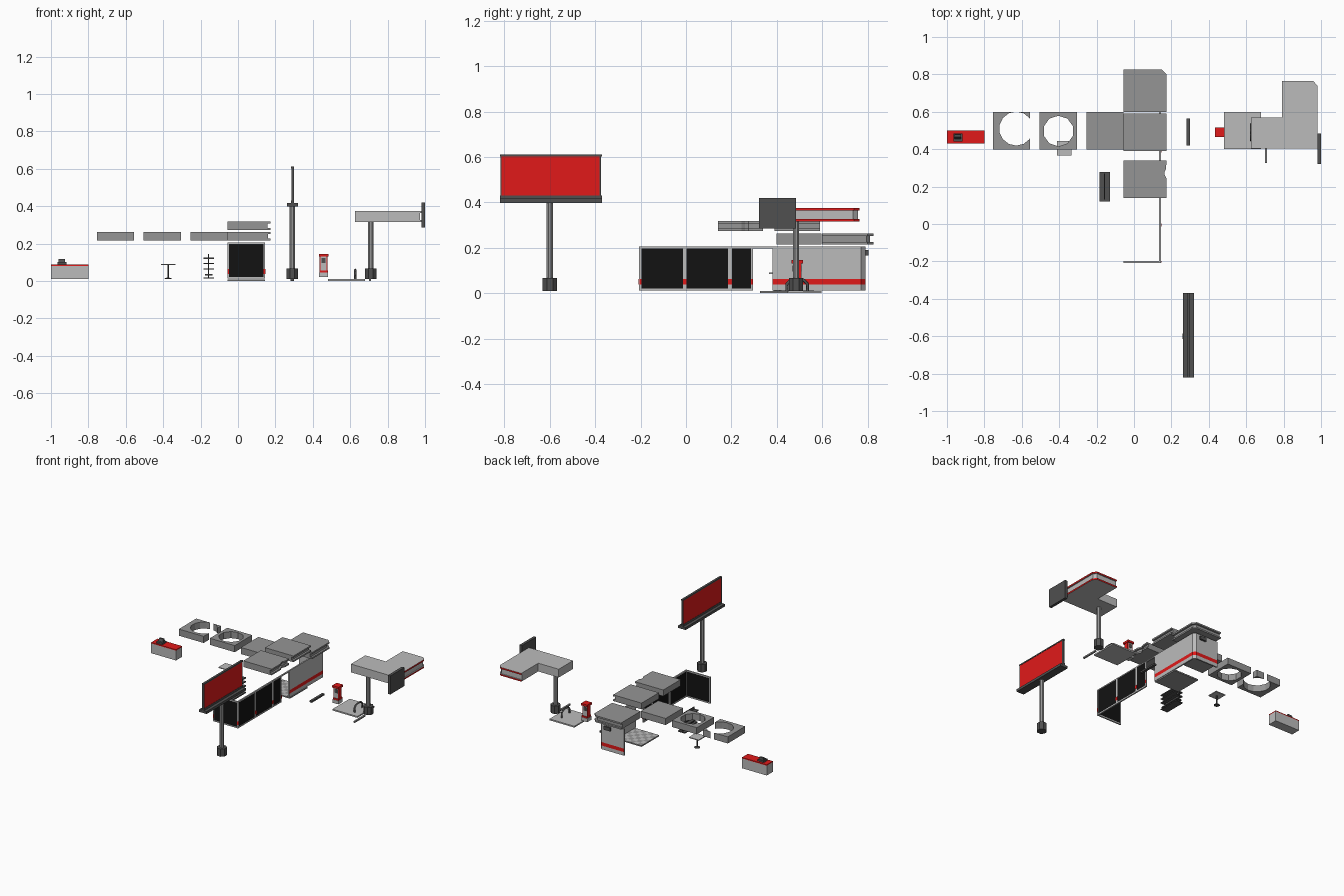
import bpy, bmesh, math
from mathutils import Vector

if "Cube" in bpy.data.objects:
    bpy.data.objects.remove(bpy.data.objects["Cube"])


def material(name, r, g, b):
    m = bpy.data.materials.new(name)
    m.diffuse_color = (r, g, b, 1)
    m.use_nodes = True
    m.node_tree.nodes["Principled BSDF"].inputs["Base Color"].default_value = m.diffuse_color
    return m


RED = material("red", 0.75, 0.01, 0.01)
BLACK = material("black", 0.006, 0.006, 0.006)
DARK = material("dark_grey", 0.08, 0.08, 0.08)
MID = material("mid_grey", 0.3, 0.3, 0.3)
LIGHT = material("light_grey", 0.5, 0.5, 0.5)


def make(name, bm, *mats):
    bmesh.ops.recalc_face_normals(bm, faces=bm.faces)
    me = bpy.data.meshes.new(name)
    bm.to_mesh(me)
    bm.free()
    for m in mats:
        me.materials.append(m)
    ob = bpy.data.objects.new(name, me)
    bpy.context.collection.objects.link(ob)
    return ob


def loft(name, rings, *mats, paint=None):
    """Skin stacked rings (lists of xyz) and cap both ends."""
    bm = bmesh.new()
    vs = [[bm.verts.new(p) for p in ring] for ring in rings]
    n = len(vs[0])
    for a, b in zip(vs, vs[1:]):
        for i in range(n):
            bm.faces.new((a[i], a[(i + 1) % n], b[(i + 1) % n], b[i]))
    bm.faces.new(vs[0][::-1])
    bm.faces.new(vs[-1])
    bmesh.ops.recalc_face_normals(bm, faces=bm.faces)
    if paint:
        for f in bm.faces:
            if paint(f.calc_center_median(), f.normal):
                f.material_index = 1
    return make(name, bm, *mats)


def box(name, x0, x1, y0, y1, z0, z1, mat=LIGHT):
    ring = lambda z: [(x0, y0, z), (x1, y0, z), (x1, y1, z), (x0, y1, z)]
    return loft(name, [ring(z0), ring(z1)], mat)


def prism(name, x, y, layers, sides, mat):
    """Vertical turned part: layers are (radius, z)."""
    angs = [2 * math.pi * (i + 0.5) / sides for i in range(sides)]
    return loft(name, [[(x + r * math.cos(a), y + r * math.sin(a), z) for a in angs]
                       for r, z in layers], mat)


def cornice(name, outline, z0, z1, band, inset, *mats, paint=None):
    """Slab with a channel between its top and bottom lips."""
    steps = [(0, z0), (0, z0 + band), (inset, z0 + band),
             (inset, z1 - band), (0, z1 - band), (0, z1)]
    return loft(name, [[(x, y, z) for x, y in outline(e)] for e, z in steps], *mats, paint=paint)


# Checkout counter and register
box("counter_body", -1, -0.8, 0.43, 0.5, 0.01, 0.081)
box("counter_top", -1, -0.8, 0.43, 0.5, 0.081, 0.088, RED)
box("register_base", -0.965, -0.917, 0.44, 0.485, 0.088, 0.1, DARK)
loft("register_screen", [[(x, 0.455, 0.1), (x, 0.48, 0.1), (x, 0.478, 0.117), (x, 0.465, 0.117)]
                         for x in (-0.96, -0.925)], DARK)

# Ceiling tiles: broken, round opening, plain
for name, x0, hx, hy, r, sides in (("broken_roof", -0.755, -0.63, 0.51, 0.091, 14),
                                   ("hole_roof", -0.505, -0.404, 0.497, 0.082, 10),
                                   ("plain_roof", -0.255, 0, 0, 0, 0)):
    slab = box(name, x0, x0 + 0.2, 0.398, 0.598, 0.215, 0.263, MID)
    if sides:
        cut = prism(name + "_cutter", hx, hy, [(r, 0.1), (r, 0.4)], sides, MID)
        cut.hide_render = True
        cut.hide_viewport = True
        mod = slab.modifiers.new("opening", "BOOLEAN")
        mod.operation = "DIFFERENCE"
        mod.object = cut

# Roof edge pieces: corner, straight, dented
cornice("corner_roof", lambda e: [(-0.055, 0.6), (0.175 - e, 0.6), (0.175 - e, 0.8 - e * 0.4),
                                  (0.15 - e * 0.4, 0.825 - e), (-0.055, 0.825 - e)],
        0.215, 0.263, 0.011, 0.014, MID)
cornice("straight_roof", lambda e: [(-0.055, 0.39), (0.173 - e, 0.39), (0.173 - e, 0.59), (-0.055, 0.59)],
        0.273, 0.318, 0.011, 0.014, MID)
cornice("dented_roof", lambda e: [(-0.055, 0.14), (0.173 - e, 0.14), (0.173 - e, 0.245),
                                  (0.165 - e, 0.26), (0.162 - e, 0.275), (0.172 - e, 0.295),
                                  (0.173 - e, 0.34), (-0.055, 0.34)],
        0.273, 0.318, 0.011, 0.014, MID)

# Solid corner wall with red stripe
WALL = [(0.135, 0.39), (0.145, 0.39), (0.145, 0.772), (0.127, 0.79), (-0.055, 0.79),
        (-0.055, 0.78), (0.123, 0.78), (0.135, 0.768)]
loft("corner_wall", [[(x, y, z) for x, y in WALL] for z in (0.012, 0.038, 0.063, 0.205)], LIGHT, RED,
     paint=lambda c, n: 0.038 < c.z < 0.063 and (n.x > 0.3 or n.y > 0.3))
box("wall_lamp", 0.05, 0.1, 0.789, 0.803, 0.165, 0.19, DARK)


# Glazed walls: frame bars with stripe, black glass
def span(name, side, a, b, t0, t1, z0, z1, mat=LIGHT):
    if side:
        return box(name, t0, t1, a, b, z0, z1, mat)
    return box(name, a, b, -0.063 - t1, -0.063 - t0, z0, z1, mat)


def window(name, side, a, b, glass_end=None):
    f = 0.008
    g = glass_end or b - f
    posts = [a, b - f] + ([g] if glass_end else [])
    for i, p in enumerate(posts):
        span(f"{name}_post_{i}", side, p, p + f, 0.135, 0.145, 0.012, 0.205)
        span(f"{name}_stripe_{i}", side, p, p + f, 0.144, 0.146, 0.038, 0.063, RED)
    span(name + "_sill", side, a + f, g, 0.135, 0.145, 0.012, 0.021)
    span(name + "_head", side, a + f, b - f, 0.135, 0.145, 0.197, 0.205)
    span(name + "_glass", side, a + f, g, 0.138, 0.142, 0.021, 0.197, BLACK)


window("front_window", False, -0.055, 0.145)
window("side_window_1", True, -0.205, -0.006)
window("side_window_2", True, -0.006, 0.194)
window("doorway", True, 0.194, 0.39, 0.287)

# Checkered floor tile
bm = bmesh.new()
N = 6
cell = 0.2 / N
box("floor_tile", -0.055, 0.145, 0.39, 0.59, 0, 0.009, MID)
for i in range(N):
    for j in range(N):
        x, y = -0.055 + i * cell, 0.39 + j * cell
        f = bm.faces.new([bm.verts.new(p) for p in (
            (x, y, 0.01), (x + cell, y, 0.01), (x + cell, y + cell, 0.01), (x, y + cell, 0.01))])
        f.material_index = (i + j) % 2
make("floor_checker", bm, LIGHT, MID)

# Display shelf
box("shelf_back", -0.16, -0.155, 0.13, 0.27, 0.015, 0.145, DARK)
for i, (z, w) in enumerate(((0.012, 0.028), (0.03, 0.02), (0.06, 0.028), (0.09, 0.028), (0.118, 0.028))):
    box(f"shelf_{i}", -0.1575 - w, -0.1575 + w, 0.12, 0.278, z, z + 0.007, DARK)

# Table
box("table_top", -0.413, -0.334, 0.365, 0.444, 0.084, 0.09)
prism("table_leg", -0.3735, 0.405, [(0.02, 0.01), (0.02, 0.014), (0.005, 0.018), (0.005, 0.084)], 8, DARK)

# Pump platform, curbs and pump
box("pump_platform", 0.48, 0.68, 0.4, 0.598, 0, 0.01)
box("loose_curb", 0.282, 0.3, 0.42, 0.565, 0, 0.012, DARK)
box("parking_curb", 0.7, 0.712, 0.325, 0.45, 0, 0.01, MID)
box("pump_base", 0.434, 0.482, 0.465, 0.515, 0.02, 0.045, LIGHT)
box("pump_lower_trim", 0.436, 0.48, 0.467, 0.513, 0.045, 0.056, RED)
box("pump_body", 0.442, 0.474, 0.472, 0.508, 0.056, 0.13, LIGHT)
for y in (0.47, 0.508):
    box("pump_screen", 0.447, 0.469, y, y + 0.002, 0.095, 0.122, DARK)
for x in (0.437, 0.473):
    box("pump_column", x, x + 0.006, 0.474, 0.506, 0.056, 0.13, RED)
box("pump_head", 0.433, 0.483, 0.464, 0.516, 0.13, 0.145, RED)

# Arched guard rail
curve = bpy.data.curves.new("guard_rail", "CURVE")
curve.dimensions = "3D"
curve.bevel_depth = 0.007
curve.bevel_resolution = 0
curve.use_fill_caps = True
pts = [(0.445, 0.008), (0.445, 0.04), (0.46, 0.056), (0.475, 0.06), (0.505, 0.06),
       (0.52, 0.056), (0.535, 0.04), (0.535, 0.008)]
sp = curve.splines.new("POLY")
sp.points.add(len(pts) - 1)
for p, (y, z) in zip(sp.points, pts):
    p.co = (0.626, y, z, 1)
curve.materials.append(DARK)
bpy.context.collection.objects.link(bpy.data.objects.new("guard_rail", curve))

# Canopy with red lips, and its sign panel
cornice("canopy", lambda e: [(0.625, 0.405), (0.98 - e, 0.405), (0.98 - e, 0.74 - e * 0.4),
                             (0.958 - e * 0.4, 0.765 - e), (0.79, 0.765 - e), (0.79, 0.57), (0.625, 0.57)],
        0.315, 0.375, 0.011, 0.008, LIGHT, RED,
        paint=lambda c, n: n.x + n.y > 0.5 and (c.x > 0.94 or c.y > 0.7) and abs(c.z - 0.345) > 0.02)
box("canopy_sign", 0.98, 1.0, 0.322, 0.485, 0.285, 0.42, DARK)

# Posts with heavy feet for canopy and billboard
for name, x, y, top in (("canopy", 0.71, 0.485, 0.316), ("billboard", 0.29, -0.6, 0.405)):
    prism(name + "_foot", x, y, [(0.034, 0.01), (0.034, 0.066)], 8, DARK)
    prism(name + "_post", x, y, [(0.015, 0.06), (0.015, top)], 8, MID)

# Billboard
box("billboard_ledge", 0.262, 0.322, -0.82, -0.37, 0.398, 0.416, DARK)
box("billboard_lower_rail", 0.284, 0.3, -0.82, -0.37, 0.416, 0.43, DARK)
box("billboard_panel", 0.286, 0.298, -0.813, -0.38, 0.43, 0.603, RED)
box("billboard_top_rail", 0.284, 0.3, -0.82, -0.37, 0.602, 0.611, DARK)
for y in (-0.818, -0.38):
    box("billboard_side_rail", 0.285, 0.299, y, y + 0.006, 0.43, 0.602, DARK)
